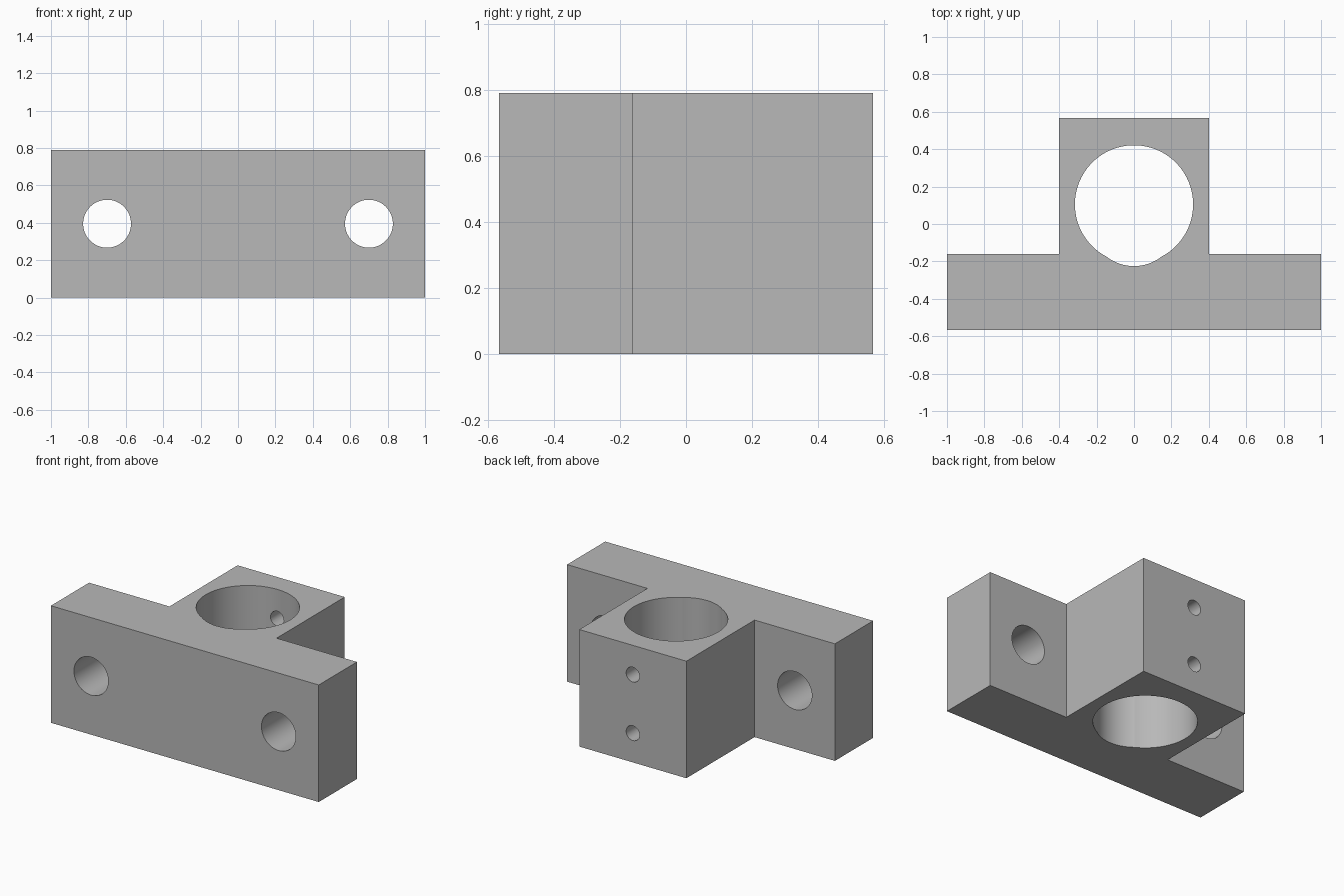
import bpy, bmesh, math

cube = bpy.data.objects.get("Cube")
if cube:
    bpy.data.objects.remove(cube, do_unlink=True)

HEIGHT = 0.79
BACK, STEP = 0.567, -0.16

# Single grey material
grey = bpy.data.materials.new("plain grey")
grey.use_nodes = True
colour = (0.48, 0.48, 0.48, 1)
grey.diffuse_color = colour
grey.node_tree.nodes["Principled BSDF"].inputs["Base Color"].default_value = colour

# T-shaped body extruded upwards from its outline
half = [(1, -BACK), (1, STEP), (0.4, STEP), (0.4, BACK)]
outline = half + [(-x, y) for x, y in reversed(half)]
bm = bmesh.new()
base = bm.faces.new([bm.verts.new((x, y, 0)) for x, y in outline])
top = bmesh.ops.extrude_face_region(bm, geom=[base])
bmesh.ops.translate(bm, vec=(0, 0, HEIGHT),
                    verts=[v for v in top["geom"] if isinstance(v, bmesh.types.BMVert)])
bmesh.ops.recalc_face_normals(bm, faces=bm.faces)
mesh = bpy.data.meshes.new("mounting_block")
bm.to_mesh(mesh)
bm.free()
block = bpy.data.objects.new("mounting_block", mesh)
bpy.context.collection.objects.link(block)
mesh.materials.append(grey)


def drill(name, radius, depth, centre, along_y=False, sides=64):
    """Cut a round hole through the block, then discard the cutter."""
    bpy.ops.mesh.primitive_cylinder_add(
        vertices=sides, radius=radius, depth=depth, location=centre,
        rotation=(math.pi / 2 if along_y else 0, 0, 0))
    cutter = bpy.context.object
    cutter.name = name
    cutter.hide_render = True
    cutter.data.materials.append(grey)
    cut = block.modifiers.new(name, "BOOLEAN")
    cut.operation = "DIFFERENCE"
    cut.solver = "EXACT"
    cut.object = cutter
    bpy.context.view_layer.objects.active = block
    bpy.ops.object.modifier_apply(modifier=cut.name)
    bpy.data.objects.remove(cutter, do_unlink=True)


# Vertical bore, with a shallow relief in its front wall
drill("main_bore", 0.316, 2, (0, 0.105, HEIGHT / 2), sides=96)
drill("bore_relief", 0.24, 2, (0, 0.015, HEIGHT / 2), sides=96)

# Bolt holes through the flanges
for side in (-1, 1):
    drill("bolt_hole", 0.128, 1, (side * 0.7, -0.36, HEIGHT / 2), along_y=True)

# Set screw holes from the back into the bore
for level in (0.25, 0.75):
    drill("screw_hole", 0.05, 0.5, (0, 0.5, HEIGHT * level), along_y=True, sides=32)

# Smooth hole walls, sharp edges
bpy.ops.object.select_all(action="DESELECT")
block.select_set(True)
bpy.context.view_layer.objects.active = block
bpy.ops.object.shade_smooth_by_angle(angle=math.radians(30))
